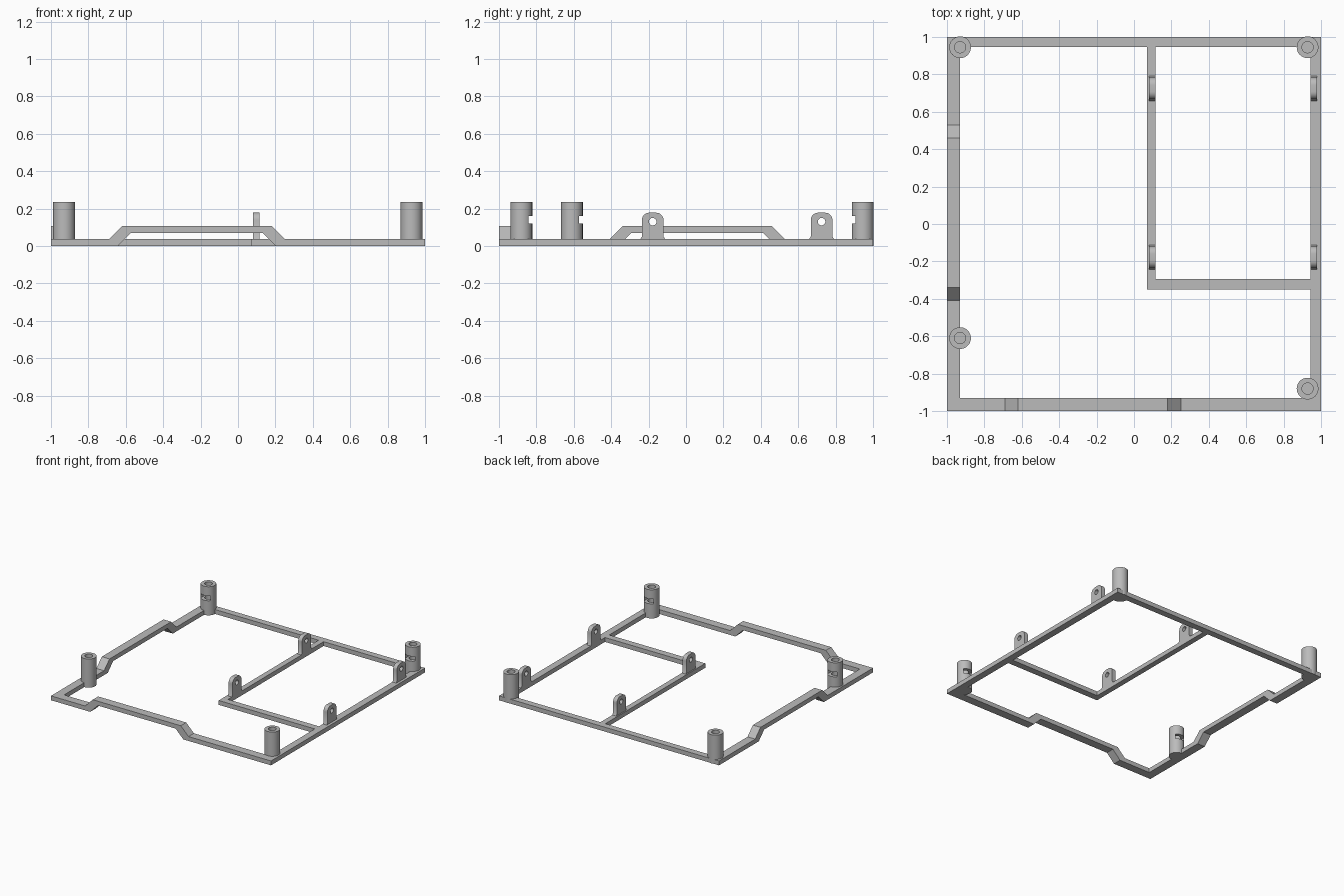
import bpy, bmesh, math
from mathutils import Vector

cube = bpy.data.objects.get("Cube")
if cube:
    bpy.data.objects.remove(cube, do_unlink=True)

GREY = (0.5, 0.5, 0.5, 1)
grey = bpy.data.materials.new("plain_grey")
grey.use_nodes = True
grey.diffuse_color = GREY
grey.node_tree.nodes["Principled BSDF"].inputs["Base Color"].default_value = GREY

BAR = 0.036      # frame bar thickness
LIFT = 0.07      # rise of the bridged sections
POST_TOP = 0.235
POST_R = 0.058
HOLE_R = 0.03


def finish(name, bm):
    bmesh.ops.recalc_face_normals(bm, faces=bm.faces)
    mesh = bpy.data.meshes.new(name)
    bm.to_mesh(mesh)
    bm.free()
    mesh.materials.append(grey)
    obj = bpy.data.objects.new(name, mesh)
    bpy.context.collection.objects.link(obj)
    return obj


def extrude(name, outline, lo, hi, place):
    """Extrude a 2D outline from lo to hi; place maps (u, v, depth) to 3D."""
    bm = bmesh.new()
    face = bm.faces.new([bm.verts.new(place(u, v, lo)) for u, v in outline])
    geom = bmesh.ops.extrude_face_region(bm, geom=[face])["geom"]
    step = Vector(place(0, 0, hi)) - Vector(place(0, 0, lo))
    bmesh.ops.translate(bm, vec=step, verts=[g for g in geom if isinstance(g, bmesh.types.BMVert)])
    return finish(name, bm)


def along_x(u, v, d): return (u, d, v)
def along_y(u, v, d): return (d, u, v)


def box(name, x0, x1, y0, y1, z0=0, z1=BAR):
    return extrude(name, [(x0, z0), (x1, z0), (x1, z1), (x0, z1)], y0, y1, along_x)


def circle(cu, cv, r, n=32):
    return [(cu + r * math.cos(2 * math.pi * i / n), cv + r * math.sin(2 * math.pi * i / n))
            for i in range(n)]


def cut(obj, cutter):
    cutter.hide_render = True
    mod = obj.modifiers.new("cut", 'BOOLEAN')
    mod.operation, mod.solver, mod.object = 'DIFFERENCE', 'EXACT', cutter
    bpy.context.view_layer.objects.active = obj
    bpy.ops.object.modifier_apply(modifier=mod.name)
    bpy.data.objects.remove(cutter, do_unlink=True)


def smooth(obj):
    bpy.ops.object.select_all(action='DESELECT')
    obj.select_set(True)
    bpy.context.view_layer.objects.active = obj
    bpy.ops.object.shade_smooth_by_angle(angle=math.radians(35))


def bridge(start, end, a, b):
    """Bar outline with a raised section; a and b are where the top slopes begin."""
    s, t = LIFT, 0.047
    return [(start, 0), (a + t, 0), (a + t + s, s), (b - t - s, s), (b - t, 0), (end, 0),
            (end, BAR), (b, BAR), (b - s, BAR + s), (a + s, BAR + s), (a, BAR), (start, BAR)]


# Outer frame: two bridged bars and two plain bars
extrude("front_bar", bridge(-1, 1, -0.69, 0.25), -1, -0.93, along_x)
extrude("left_side_bar", bridge(-0.93, 1, -0.41, 0.53), -1, -0.93, along_y)
box("back_bar", -0.93, 1, 0.947, 1)
box("right_side_bar", 0.943, 1, -0.93, 0.947)

# Inner bay
box("bay_side_bar", 0.07, 0.115, -0.35, 0.947)
box("bay_front_bar", 0.115, 0.943, -0.35, -0.295)


# Hollow posts with a slot through the wall; facing is the y direction of the slot
def post(name, x, y, facing):
    profile = [(0, 0), (POST_R, 0), (POST_R, POST_TOP), (HOLE_R, POST_TOP), (HOLE_R, 0.06), (0, 0.06)]
    bm = bmesh.new()
    verts = [bm.verts.new((r, 0, z)) for r, z in profile]
    edges = [bm.edges.new(pair) for pair in zip(verts, verts[1:])]
    bmesh.ops.spin(bm, geom=verts + edges, cent=(0, 0, 0), axis=(0, 0, 1),
                   angle=2 * math.pi, steps=48)
    bmesh.ops.remove_doubles(bm, verts=bm.verts, dist=0.0001)
    bmesh.ops.translate(bm, vec=(x, y, 0), verts=bm.verts)
    obj = finish(name, bm)
    ends = sorted((y - facing * 0.035, y + facing * 0.1))
    cut(obj, box("slot_cutter", x - 0.044, x + 0.044, *ends, 0.12, 0.16))
    smooth(obj)


post("post_back_left", -0.93, 0.945, -1)
post("post_back_right", 0.928, 0.945, -1)
post("post_front_left", -0.93, -0.61, 1)
post("post_front_right", 0.928, -0.88, 1)


# Upright ears with rounded tops, flared feet and a pin hole
def ear(name, x0, x1, y):
    half, top, r = 0.058, 0.178, 0.04
    side = [(half + 0.01, BAR - 0.005), (half + 0.008, BAR + 0.002), (half, BAR + 0.014)]
    for i in range(9):
        a = math.pi / 2 * i / 8
        side.append((half - r + r * math.cos(a), top - r + r * math.sin(a)))
    outline = side + [(-u, v) for u, v in reversed(side)]
    obj = extrude(name, [(y + u, v) for u, v in outline], x0, x1, along_y)
    cut(obj, extrude("pin_cutter", circle(y, 0.13, 0.02), x0 - 0.1, x1 + 0.1, along_y))
    smooth(obj)


for label, y in (("back", 0.725), ("front", -0.178)):
    ear(f"bay_ear_{label}", 0.08, 0.115, y)
    ear(f"side_ear_{label}", 0.943, 0.978, y)
